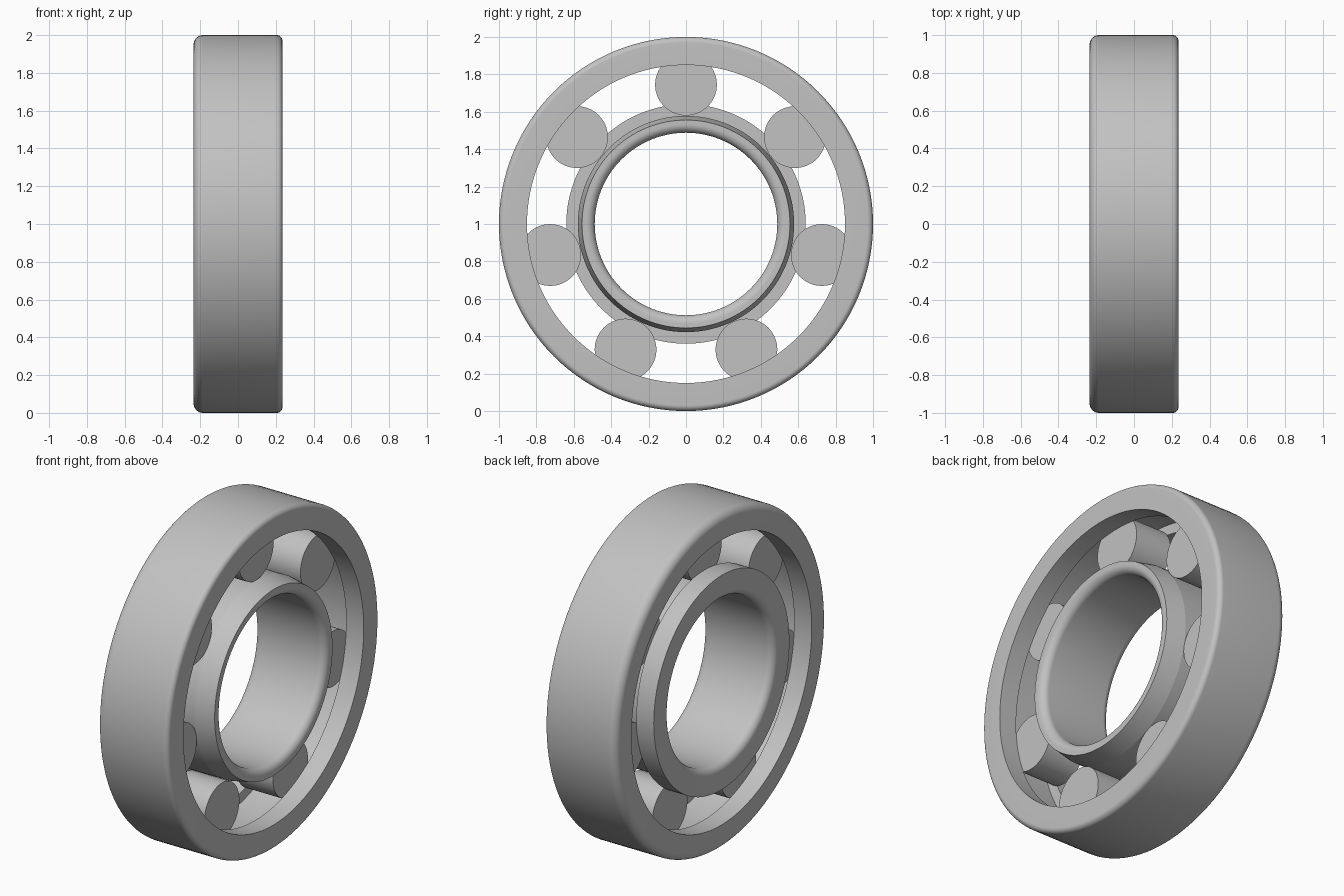
import bpy, bmesh, math
from mathutils import Matrix, Vector

cube = bpy.data.objects.get("Cube")
if cube:
    bpy.data.objects.remove(cube, do_unlink=True)

steel = bpy.data.materials.new("steel_grey")
steel.use_nodes = True
GREY = (0.54, 0.54, 0.54, 1)
steel.diffuse_color = GREY
steel.node_tree.nodes["Principled BSDF"].inputs["Base Color"].default_value = GREY

HALF = 0.235       # half width of both rings
ROLLER = 0.12      # half length of a roller
PITCH = 0.745      # radius of the roller circle
COUNT = 7


def rounded(profile, steps=12):
    """Replace each (x, radius, fillet) corner that has a fillet with an arc."""
    pts = []
    for i, (x, r, f) in enumerate(profile):
        corner = Vector((x, r))
        if not f:
            pts.append(corner)
            continue
        a = (Vector(profile[i - 1][:2]) - corner).normalized() * f
        b = (Vector(profile[(i + 1) % len(profile)][:2]) - corner).normalized() * f
        centre = corner + a + b
        for k in range(steps + 1):
            t = math.pi / 2 * k / steps
            pts.append(centre - b * math.cos(t) - a * math.sin(t))
    return pts


def finish(bm, name):
    bmesh.ops.recalc_face_normals(bm, faces=bm.faces)
    mesh = bpy.data.meshes.new(name)
    bm.to_mesh(mesh)
    bm.free()
    mesh.materials.append(steel)
    obj = bpy.data.objects.new(name, mesh)
    bpy.context.collection.objects.link(obj)
    bpy.ops.object.select_all(action="DESELECT")
    obj.select_set(True)
    bpy.context.view_layer.objects.active = obj
    bpy.ops.object.shade_smooth_by_angle(angle=math.radians(9))
    return obj


def ring(name, profile, segments=128):
    """Turn a closed profile about the x axis."""
    bm = bmesh.new()
    pts = rounded(profile)
    loops = []
    for s in range(segments):
        a = 2 * math.pi * s / segments
        loops.append([bm.verts.new((p.x, p.y * math.sin(a), p.y * math.cos(a))) for p in pts])
    for s, here in enumerate(loops):
        there = loops[(s + 1) % segments]
        for i in range(len(pts)):
            j = (i + 1) % len(pts)
            bm.faces.new((here[i], here[j], there[j], there[i]))
    obj = finish(bm, name)
    obj.location.z = 1


# Outer ring with a lip on each side of the roller groove
ring("outer_ring", [
    (-HALF, 1, 0.05), (HALF, 1, 0.03),
    (HALF, 0.85, 0), (ROLLER, 0.85, 0), (ROLLER, 0.91, 0),
    (-ROLLER, 0.91, 0), (-ROLLER, 0.85, 0), (-HALF, 0.85, 0),
])

# Inner ring: flange on one side, tapered shoulder on the other
ring("inner_ring", [
    (-HALF, 0.64, 0), (-ROLLER, 0.64, 0), (-ROLLER, 0.578, 0),
    (ROLLER, 0.578, 0), (HALF, 0.556, 0),
    (HALF, 0.488, 0.045), (-HALF, 0.488, 0.045),
])

# Rollers spaced evenly around the race
for n in range(COUNT):
    angle = 2 * math.pi * n / COUNT
    bm = bmesh.new()
    bmesh.ops.create_cone(bm, cap_ends=True, segments=64, radius1=0.165, radius2=0.165,
                          depth=2 * ROLLER, matrix=Matrix.Rotation(math.pi / 2, 4, "Y"))
    roller = finish(bm, f"roller_{n + 1}")
    roller.location = (0, PITCH * math.sin(angle), 1 + PITCH * math.cos(angle))
